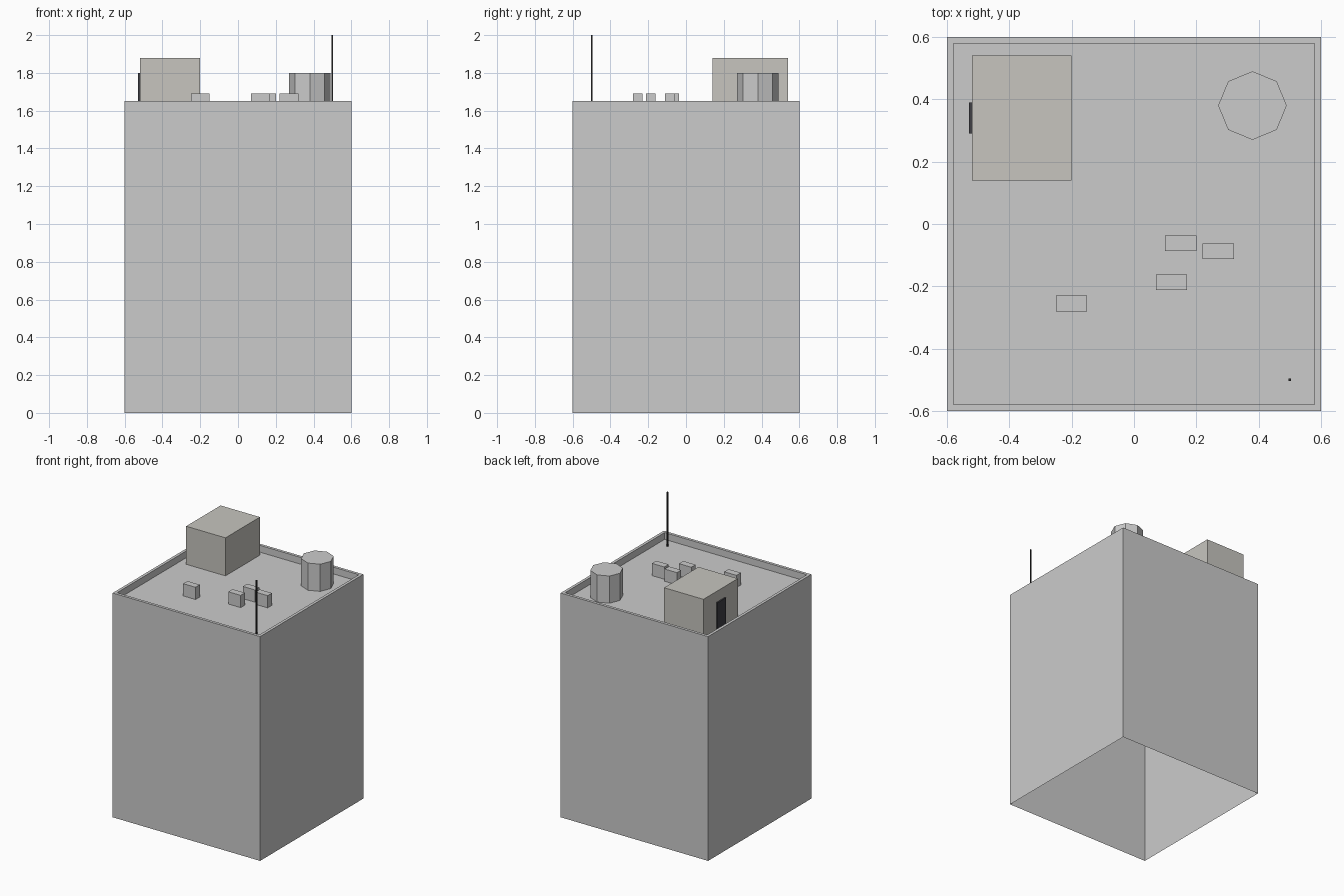
import bpy, bmesh

if "Cube" in bpy.data.objects:
    bpy.data.objects.remove(bpy.data.objects["Cube"])

ROOF = 1.60      # roof deck height
PARAPET = 1.65   # top of the parapet


def material(name, rgb):
    m = bpy.data.materials.new(name)
    m.diffuse_color = (*rgb, 1)
    m.use_nodes = True
    m.node_tree.nodes["Principled BSDF"].inputs["Base Color"].default_value = m.diffuse_color
    return m


def link(name, bm, mat=None):
    me = bpy.data.meshes.new(name)
    bm.to_mesh(me)
    bm.free()
    ob = bpy.data.objects.new(name, me)
    bpy.context.collection.objects.link(ob)
    if mat:
        me.materials.append(mat)
    return ob


def box(name, x, y, z, mat=None):
    """Box from (min, max) ranges on each axis."""
    bm = bmesh.new()
    bmesh.ops.create_cube(bm, size=1)
    for v in bm.verts:
        v.co = [r[0] if c < 0 else r[1] for c, r in zip(v.co, (x, y, z))]
    return link(name, bm, mat)


beige = material("pale_concrete", (0.57, 0.56, 0.52))
dark = material("dark_door", (0.05, 0.05, 0.06))
black = material("dark_metal", (0.03, 0.03, 0.03))

# Tower shell: open underneath, parapet rim inset and roof deck sunk
bm = bmesh.new()
bmesh.ops.create_cube(bm, size=1)
for v in bm.verts:
    v.co = (v.co.x * 1.2, v.co.y * 1.2, PARAPET if v.co.z > 0 else 0)
bm.normal_update()
top = next(f for f in bm.faces if f.normal.z > 0.9)
bottom = next(f for f in bm.faces if f.normal.z < -0.9)
bmesh.ops.delete(bm, geom=[bottom], context='FACES_ONLY')
bmesh.ops.inset_region(bm, faces=[top], thickness=0.03)
deck = bmesh.ops.extrude_discrete_faces(bm, faces=[top])["faces"][0]
for v in deck.verts:
    v.co.z = ROOF
link("tower", bm)

# Stair house with a door on its left side
box("stair_house", (-0.52, -0.20), (0.14, 0.54), (ROOF, 1.88), beige)
box("stair_door", (-0.53, -0.52), (0.29, 0.39), (ROOF, 1.80), dark)

# Eight-sided water tank
bm = bmesh.new()
bmesh.ops.create_cone(bm, cap_ends=True, segments=8, radius1=0.11, radius2=0.11, depth=0.2)
bmesh.ops.translate(bm, verts=bm.verts, vec=(0.38, 0.38, ROOF + 0.1))
link("water_tank", bm)

# Air conditioning units
units = [(0.15, -0.062), (0.27, -0.087), (0.12, -0.187), (-0.20, -0.255)]
for i, (cx, cy) in enumerate(units, 1):
    box(f"air_unit_{i}", (cx - 0.05, cx + 0.05), (cy - 0.025, cy + 0.025), (ROOF, 1.69))

# Thin antenna mast
box("antenna", (0.496, 0.504), (-0.504, -0.496), (ROOF, 2.0), black)
